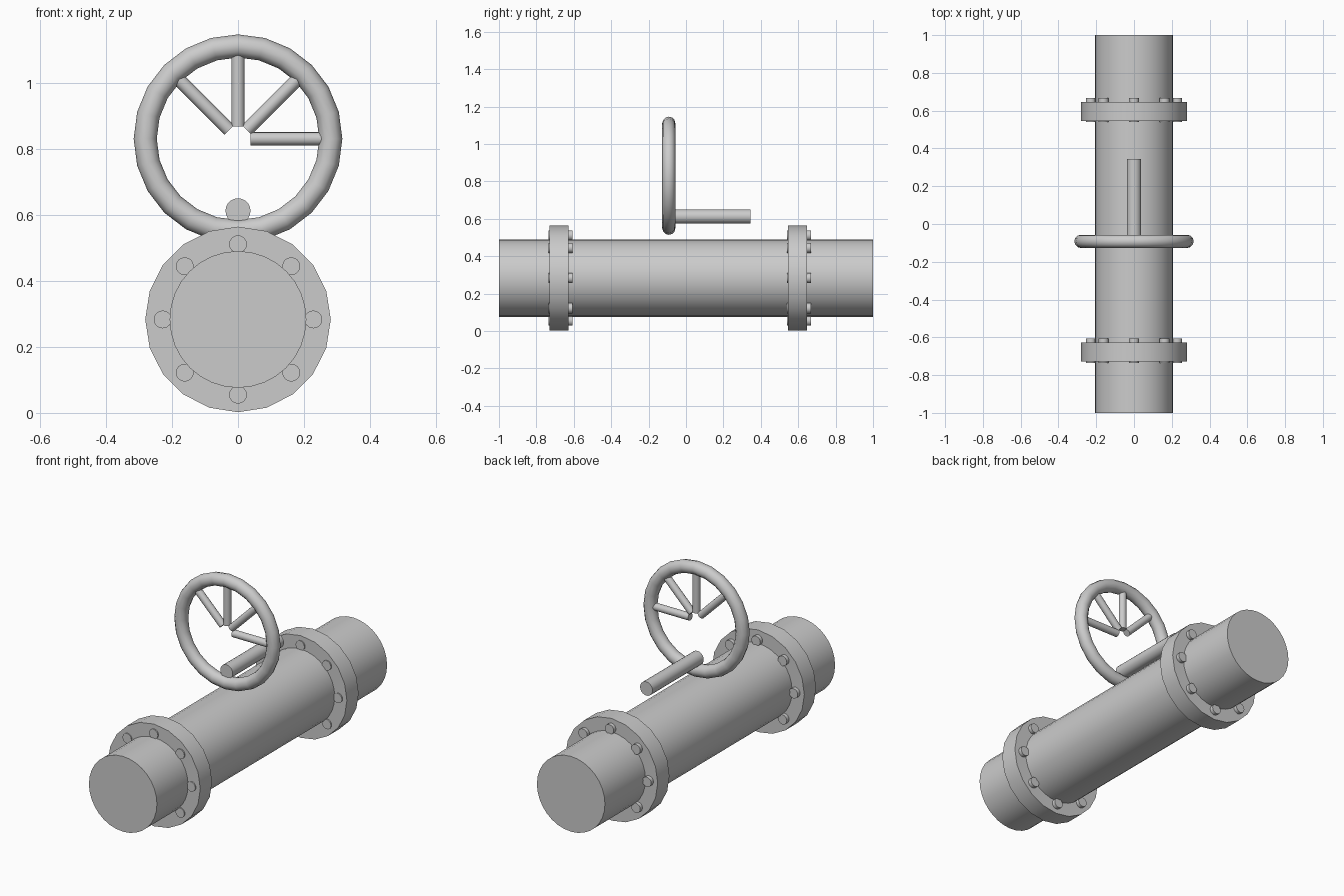
import bpy
from math import cos, sin, pi, radians
from mathutils import Vector

if "Cube" in bpy.data.objects:
    bpy.data.objects.remove(bpy.data.objects["Cube"])

AXIS_Z = 0.283          # height of the pipe centreline
WHEEL = Vector((0, -0.092, 0.83))


def smooth(obj, name):
    obj.name = name
    bpy.ops.object.shade_smooth_by_angle(angle=radians(40))
    return obj


def rod(name, start, end, radius, sides):
    """Capped cylinder between two points."""
    start, end = Vector(start), Vector(end)
    d = end - start
    bpy.ops.mesh.primitive_cylinder_add(
        vertices=sides, radius=radius, depth=d.length,
        location=(start + end) / 2,
        rotation=d.to_track_quat('Z', 'Y').to_euler())
    return smooth(bpy.context.object, name)


# Main pipe
rod("pipe", (0, -1, AXIS_Z), (0, 1, AXIS_Z), 0.207, 32)

# Flanges, each with a ring of eight bolts passing through
for side, y in (("front", -0.678), ("back", 0.596)):
    rod(f"{side}_flange", (0, y - 0.051, AXIS_Z), (0, y + 0.051, AXIS_Z), 0.281, 20)
    for i in range(8):
        a = i * pi / 4
        x, z = 0.228 * cos(a), AXIS_Z + 0.228 * sin(a)
        rod(f"{side}_bolt_{i + 1}", (x, y - 0.057, z), (x, y + 0.071, z), 0.027, 16)

# Handwheel rim
bpy.ops.mesh.primitive_torus_add(
    major_radius=0.281, minor_radius=0.035, major_segments=24, minor_segments=12,
    location=WHEEL, rotation=(pi / 2, 0, 0))
smooth(bpy.context.object, "handwheel_rim")

# Four spokes over the upper right part of the wheel
for i in range(4):
    d = Vector((cos(i * pi / 4), 0, sin(i * pi / 4)))
    rod(f"spoke_{i + 1}", WHEEL + d * 0.038, WHEEL + d * 0.257, 0.02, 16)

# Stem behind the wheel
rod("stem", (0, -0.1, 0.612), (0, 0.345, 0.612), 0.038, 20)
